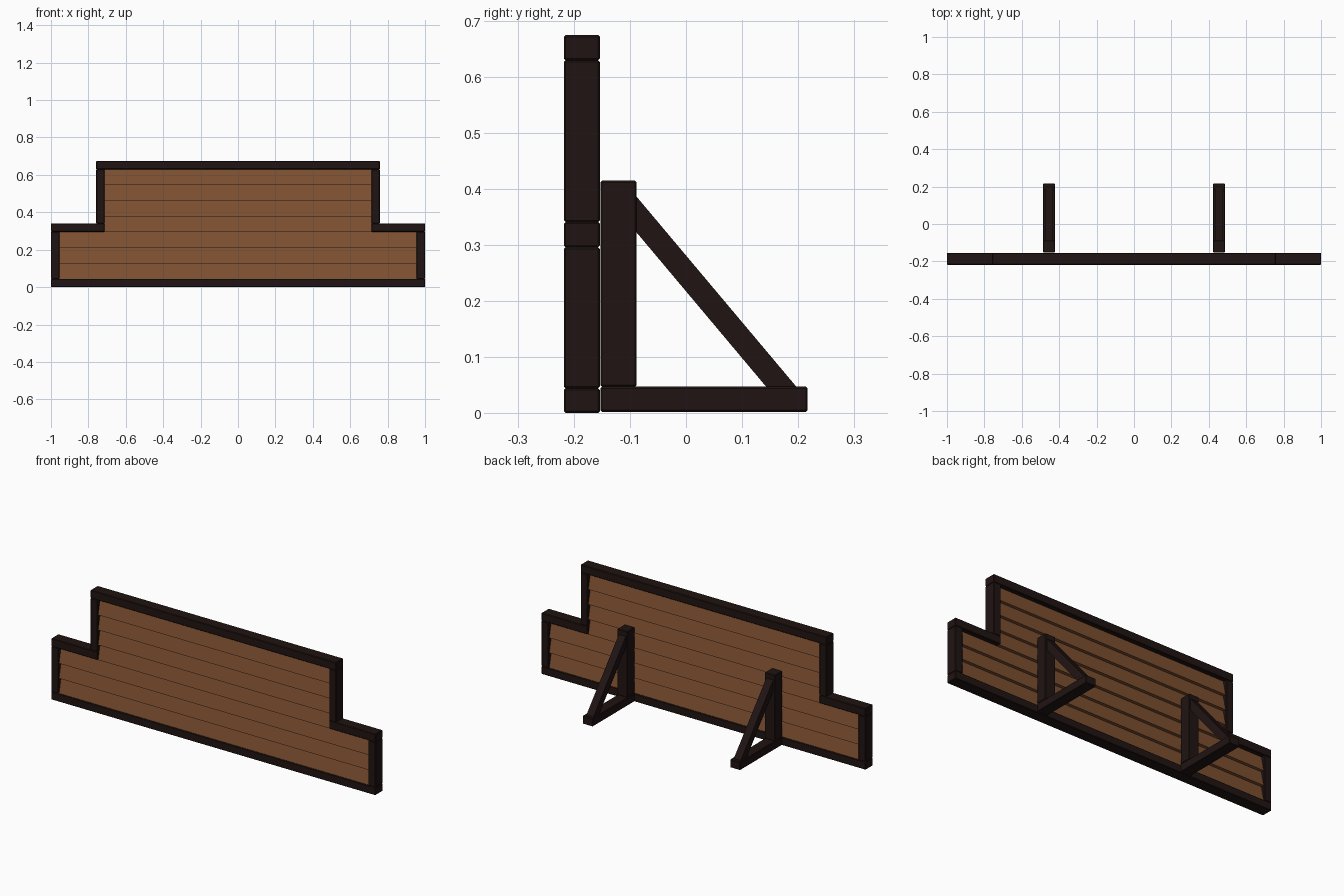
import bpy

if "Cube" in bpy.data.objects:
    bpy.data.objects.remove(bpy.data.objects["Cube"])


def material(name, rgb):
    m = bpy.data.materials.new(name)
    m.diffuse_color = (*rgb, 1)
    m.use_nodes = True
    m.node_tree.nodes["Principled BSDF"].inputs["Base Color"].default_value = m.diffuse_color
    return m


DARK = material("dark_timber", (0.014, 0.007, 0.006))
BROWN = material("plank_wood", (0.21, 0.08, 0.03))


def prism(name, profile, x0, x1, mat, bevel=0.0):
    """Extrude a (y, z) profile from x0 to x1."""
    n = len(profile)
    verts = [(x, y, z) for x in (x0, x1) for y, z in profile]
    faces = [list(range(n))[::-1], list(range(n, 2 * n))]
    faces += [(i, (i + 1) % n, n + (i + 1) % n, n + i) for i in range(n)]
    me = bpy.data.meshes.new(name)
    me.from_pydata(verts, [], faces)
    me.materials.append(mat)
    ob = bpy.data.objects.new(name, me)
    bpy.context.collection.objects.link(ob)
    if bevel:
        mod = ob.modifiers.new("worn_edges", 'BEVEL')
        mod.width = bevel
        mod.segments = 1
    return ob


def beam(name, x0, x1, y0, y1, z0, z1):
    return prism(name, [(y0, z0), (y1, z0), (y1, z1), (y0, z1)], x0, x1, DARK, 0.003)


# Stepped frame
F0, F1 = -0.218, -0.154
beam("bottom_rail", -1, 1, F0, F1, 0.0, 0.044)
beam("top_rail", -0.758, 0.758, F0, F1, 0.63, 0.675)
for side, s in (("left", -1), ("right", 1)):
    def span(a, b):
        return sorted((s * a, s * b))
    beam(side + "_lower_post", *span(0.955, 1.0), F0, F1, 0.044, 0.296)
    beam(side + "_shoulder_rail", *span(0.714, 1.0), F0, F1, 0.296, 0.341)
    beam(side + "_upper_post", *span(0.714, 0.758), F0, F1, 0.341, 0.63)

    # Rear stand: foot, upright and slanted brace
    beam(side + "_stand_foot", *span(0.423, 0.486), -0.153, 0.217, 0.002, 0.047)
    beam(side + "_stand_upright", *span(0.423, 0.486), -0.153, -0.088, 0.047, 0.415)
    prism(side + "_stand_brace",
          [(-0.088, 0.322), (0.143, 0.047), (0.197, 0.047), (-0.088, 0.386)],
          *span(0.433, 0.476), DARK)

# Lapped planks, thicker along the lower edge
MID, PITCH = (F0 + F1) / 2, 0.0836
for i in range(7):
    w = 0.957 if i < 3 else 0.716
    z = 0.044 + i * PITCH
    top = z + PITCH
    prism("plank_%d" % (i + 1),
          [(MID - 0.026, z), (MID + 0.026, z), (MID + 0.008, top), (MID - 0.008, top)],
          -w, w, BROWN)
